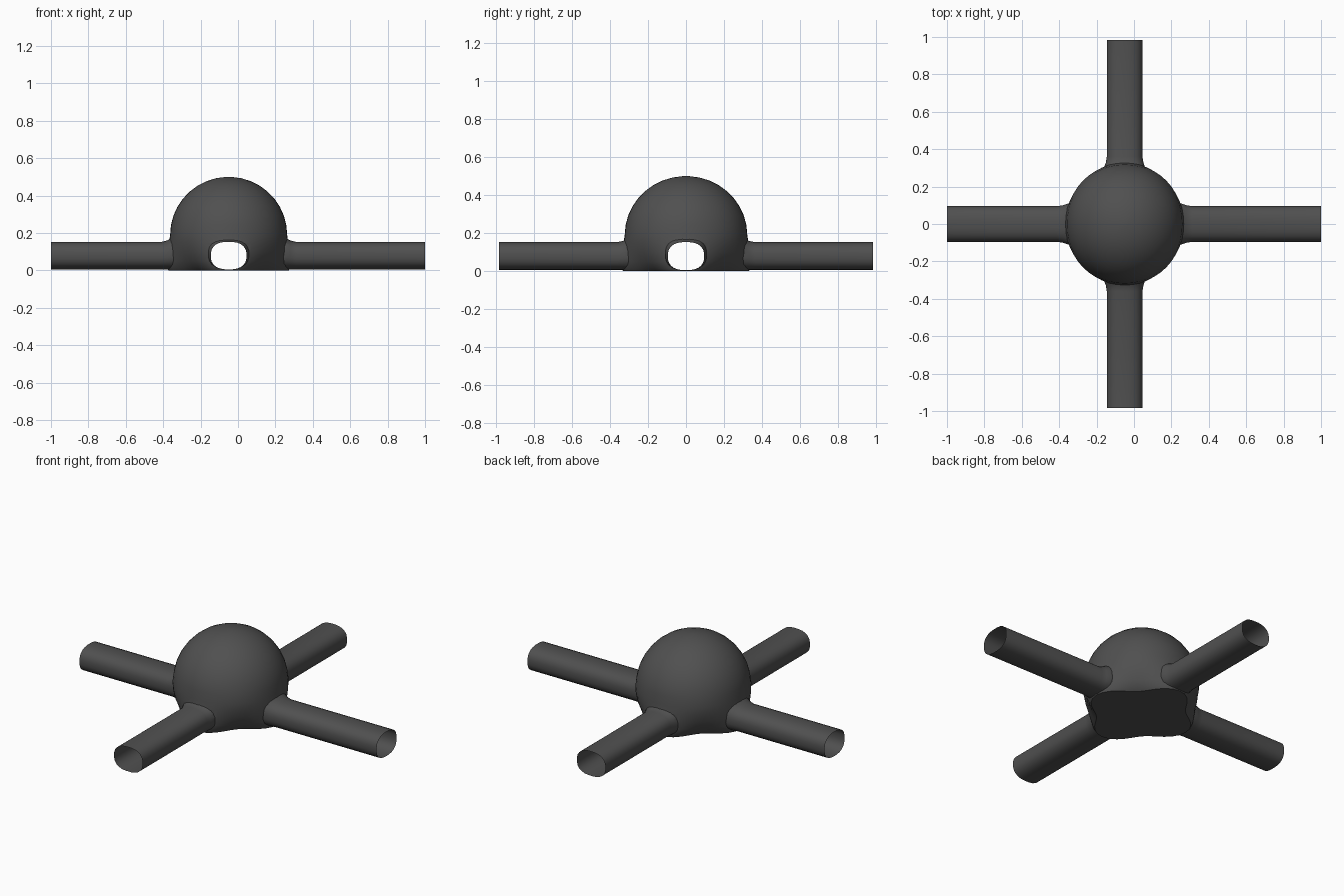
import bpy, bmesh
from math import sin, cos, pi
from mathutils import Vector, Matrix

if "Cube" in bpy.data.objects:
    bpy.data.objects.remove(bpy.data.objects["Cube"])

CX = -0.05                      # the dome sits slightly left of centre
dark = bpy.data.materials.new("dark_grey")
dark.diffuse_color = (0.08, 0.08, 0.08, 1)
dark.use_nodes = True
dark.node_tree.nodes["Principled BSDF"].inputs["Base Color"].default_value = dark.diffuse_color


def loft(name, rings):
    """Closed solid from a list of equally sized rings of points."""
    bm = bmesh.new()
    loops = [[bm.verts.new(p) for p in ring] for ring in rings]
    n = len(rings[0])
    for a, b in zip(loops, loops[1:]):
        for i in range(n):
            j = (i + 1) % n
            bm.faces.new((a[i], a[j], b[j], b[i]))
    bm.faces.new(loops[0])
    bm.faces.new(loops[-1])
    bmesh.ops.recalc_face_normals(bm, faces=bm.faces)
    me = bpy.data.meshes.new(name)
    bm.to_mesh(me)
    bm.free()
    ob = bpy.data.objects.new(name, me)
    bpy.context.collection.objects.link(ob)
    return ob


# Dome: ball on top, stretched toward the tunnels near the flat floor
levels = [(0.0, 0.245, 0.325), (0.015, 0.265, 0.332), (0.05, 0.288, 0.332),
          (0.10, 0.308, 0.328), (0.15, 0.318, 0.322), (0.19, 0.32, 0.316)]
for k in range(1, 10):
    a = pi / 2 * k / 9.3
    levels.append((0.19 + 0.31 * sin(a), 0.317 * cos(a), 0.316 * cos(a)))
rings = []
for z, diag, axis in levels:
    ring = []
    for i in range(48):
        t = 2 * pi * i / 48
        r = diag + (axis - diag) * cos(2 * t) ** 2
        ring.append((CX + r * cos(t) * 0.99, r * sin(t) * 1.02, z))
    rings.append(ring)
dome = loft("tunnel_junction", rings)


# Tunnels: rounded, squarish tubes with a small flare at the dome
def power(v, e):
    return abs(v) ** e * (1 if v >= 0 else -1)


def tunnel(name, origin, angle, length):
    turn = Matrix.Rotation(angle, 4, 'Z')
    rings = []
    for d, s in ((0.2, 1.14), (0.305, 1.14), (0.33, 1.05), (0.36, 1.0), (length, 1.0)):
        ring = []
        for i in range(24):
            t = 2 * pi * (i + 0.5) / 24
            y = 0.096 * s * power(cos(t), 0.8)
            z = 0.005 + 0.074 * s * (1 + power(sin(t), 0.8))
            ring.append(Vector(origin) + turn @ Vector((d, y, z)))
        rings.append(ring)
    return loft(name, rings)


tunnels = [tunnel("tunnel_right", (CX, 0, 0), 0, 1 - CX),
           tunnel("tunnel_left", (CX, 0, 0), pi, 1 + CX),
           tunnel("tunnel_back", (CX, 0, 0), pi / 2, 0.983),
           tunnel("tunnel_front", (CX, 0, 0), -pi / 2, 0.983)]

# Merge into one shell
for tube in tunnels:
    mod = dome.modifiers.new("join_" + tube.name, 'BOOLEAN')
    mod.operation, mod.object, mod.solver = 'UNION', tube, 'EXACT'
merged = bpy.data.meshes.new_from_object(
    dome.evaluated_get(bpy.context.evaluated_depsgraph_get()))
dome.modifiers.clear()
dome.data = merged
for tube in tunnels:
    bpy.data.objects.remove(tube)

# Open the tunnel mouths
bm = bmesh.new()
bm.from_mesh(merged)
caps = [f for f in bm.faces
        if abs(f.calc_center_median().x) > 0.99 or abs(f.calc_center_median().y) > 0.975]
bmesh.ops.delete(bm, geom=caps, context='FACES')
bm.to_mesh(merged)
bm.free()

merged.materials.clear()
merged.materials.append(dark)
bpy.context.view_layer.objects.active = dome
dome.select_set(True)
bpy.ops.object.shade_smooth_by_angle(angle=0.6)
